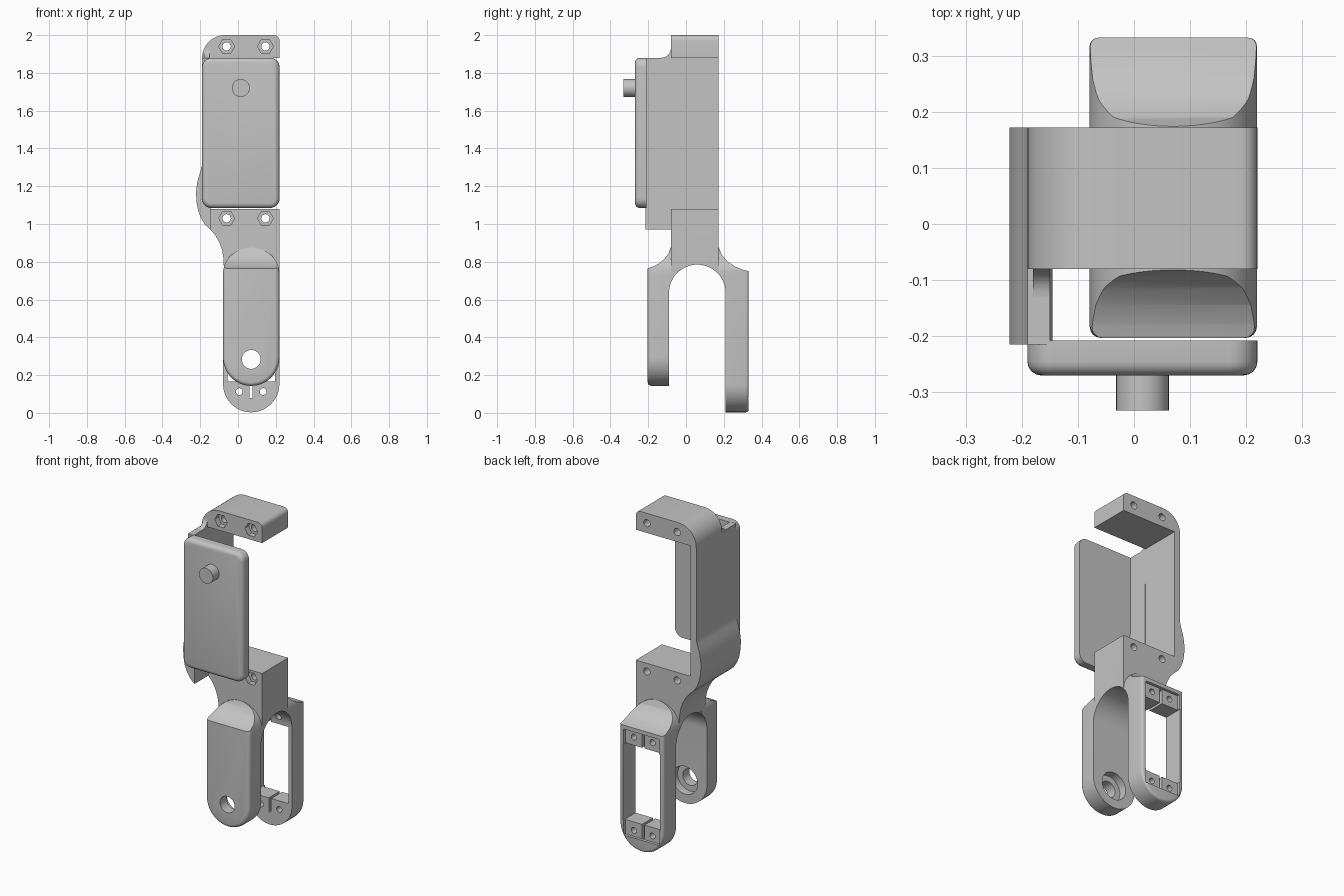
import bpy, bmesh, math

if "Cube" in bpy.data.objects:
    bpy.data.objects.remove(bpy.data.objects["Cube"])

grey = bpy.data.materials.new("plain grey")
grey.diffuse_color = (0.55, 0.55, 0.55, 1)
grey.use_nodes = True
grey.node_tree.nodes["Principled BSDF"].inputs["Base Color"].default_value = grey.diffuse_color


def arc(cx, cz, rx, rz, a0, a1, n=12):
    """Points on an ellipse from angle a0 to a1 in degrees."""
    return [(cx + rx * math.cos(math.radians(a0 + (a1 - a0) * i / n)),
             cz + rz * math.sin(math.radians(a0 + (a1 - a0) * i / n))) for i in range(n + 1)]


def prism(name, pts, axis, a, b, bevel_at=None, bevel=0.02):
    """Extrude an outline along x (y,z points) or y (x,z points); optionally round one end."""
    bm = bmesh.new()
    place = (lambda p, t: (t, p[0], p[1])) if axis == 'x' else (lambda p, t: (p[0], t, p[1]))
    lo = [bm.verts.new(place(p, a)) for p in pts]
    hi = [bm.verts.new(place(p, b)) for p in pts]
    bm.faces.new(lo)
    bm.faces.new(hi)
    for i in range(len(pts)):
        j = (i + 1) % len(pts)
        bm.faces.new((lo[i], lo[j], hi[j], hi[i]))
    bmesh.ops.recalc_face_normals(bm, faces=bm.faces)
    if bevel_at is not None:
        rim = [e for e in bm.edges if all(abs(v.co.y - bevel_at) < 1e-5 for v in e.verts)]
        bmesh.ops.bevel(bm, geom=rim, offset=bevel, segments=4, profile=0.5, affect='EDGES')
    me = bpy.data.meshes.new(name)
    bm.to_mesh(me)
    bm.free()
    me.materials.append(grey)
    ob = bpy.data.objects.new(name, me)
    bpy.context.collection.objects.link(ob)
    return ob


def rod(name, x, z, r, a, b, n=32):
    return prism(name, arc(x, z, r, r, 0, 360, n)[:-1], 'y', a, b)


def box(x0, x1, z0, z1, y0, y1):
    return prism("cutter", [(x0, z0), (x1, z0), (x1, z1), (x0, z1)], 'y', y0, y1)


def cut(ob, cutters):
    """Subtract the cutters, bake the result and remove the cutters."""
    for c in cutters:
        c.hide_render = True
        m = ob.modifiers.new("cut", 'BOOLEAN')
        m.object, m.operation, m.solver = c, 'DIFFERENCE', 'EXACT'
    dg = bpy.context.evaluated_depsgraph_get()
    me = bpy.data.meshes.new_from_object(ob.evaluated_get(dg))
    ob.modifiers.clear()
    ob.data = me
    for c in cutters:
        bpy.data.objects.remove(c)


def tunnel():
    """Arched gap between the two fork arms."""
    return prism("cutter", [(0.21, -0.1)] + arc(0.06, 0.635, 0.15, 0.15, 0, 180, 32) + [(-0.09, -0.1)],
                 'x', -0.4, 0.4)


# C-shaped clamp frame: top jaw, side wall with bulge, lower jaw and neck
bulge = [(-0.19, 1.31), (-0.197, 1.285), (-0.207, 1.255), (-0.216, 1.22), (-0.222, 1.17), (-0.22, 1.12),
         (-0.211, 1.07), (-0.196, 1.03), (-0.173, 0.995), (-0.145, 0.97)]
neck = [(-0.12, 0.94), (-0.1, 0.905), (-0.085, 0.865), (-0.077, 0.82), (-0.075, 0.77)]
frame = prism("clamp_frame",
              [(0.22, 1.88)] + arc(0.19, 1.97, 0.03, 0.03, 0, 90, 6) + arc(-0.07, 1.88, 0.12, 0.12, 90, 180)
              + bulge + neck + [(-0.075, 0.64), (0.215, 0.64), (0.22, 0.77), (0.22, 1.08),
                                (-0.15, 1.08), (-0.15, 1.88)], 'y', -0.08, 0.172)
cutters = [tunnel()]
for x in (-0.06, 0.145):
    for z in (1.03, 1.94):
        cutters.append(rod("cutter", x, z, 0.022, -0.3, 0.3, 20))
        cutters.append(rod("cutter", x, z, 0.042, -0.2, -0.045, 6))
cut(frame, cutters)

# Side wall continuing forward to the front plate
prism("wall_front", [(-0.19, 1.88)] + bulge + [(-0.15, 0.97), (-0.15, 1.88)][1:], 'y', -0.215, -0.08)
prism("wall_gusset", arc(-0.13, 1.93, 0.05, 0.05, -90, 0, 8) + [(-0.08, 1.88)], 'x', -0.18, -0.15)

# Front plate with rounded rim and a peg
r = 0.05
prism("front_plate", arc(0.22 - r, 1.88 - r, r, r, 0, 90, 8) + arc(-0.19 + r, 1.88 - r, r, r, 90, 180, 8)
      + arc(-0.19 + r, 1.085 + r, r, r, 180, 270, 8) + arc(0.22 - r, 1.085 + r, r, r, 270, 360, 8),
      'y', -0.27, -0.208, bevel_at=-0.27, bevel=0.025)
rod("peg", 0.015, 1.72, 0.047, -0.332, -0.265)


def arm_outline(bottom):
    """Rounded foot below, domed shoulder above."""
    return arc(0.07, 0.74, 0.149, 0.135, 0, 180, 24) + arc(0.07, bottom + 0.15, 0.149, 0.15, 180, 360, 24)


# Front fork arm with pivot hole and counterbore
front = prism("front_arm", arm_outline(0.143), 'y', -0.203, -0.04, bevel_at=-0.203)
shoulder = [(-0.21, 0.763), (-0.18, 0.773), (-0.145, 0.79), (-0.115, 0.815), (-0.093, 0.843), (-0.08, 0.88)]
cut(front, [tunnel(),
            prism("cutter", shoulder + [(-0.08, 1.1), (-0.4, 1.1), (-0.4, 0.763)], 'x', -0.4, 0.4),
            rod("cutter", 0.07, 0.283, 0.05, -0.4, 0.0),
            rod("cutter", 0.07, 0.283, 0.085, -0.14, 0.01)])

# Rear fork arm: window frame with slotted screw tabs
rear = prism("rear_arm", arm_outline(0.003), 'y', 0.13, 0.332, bevel_at=0.332, bevel=0.015)
shoulder = [(0.34, 0.748), (0.3, 0.758), (0.26, 0.775), (0.222, 0.8), (0.19, 0.835), (0.172, 0.88)]
cutters = [tunnel(),
           prism("cutter", shoulder + [(0.172, 1.1), (0.5, 1.1), (0.5, 0.748)], 'x', -0.4, 0.4),
           box(-0.055, 0.195, 0.165, 0.635, 0.16, 0.5),
           box(-0.05, 0.19, 0.076, 0.726, 0.315, 0.5),
           box(0.062, 0.078, 0.08, 0.72, 0.16, 0.49)]
for x in (0.007, 0.133):
    for z in (0.113, 0.685):
        cutters.append(rod("cutter", x, z, 0.018, 0.17, 0.48, 20))
cut(rear, cutters)

# Smooth curved faces, keep edges crisp
for ob in bpy.context.scene.objects:
    ob.data.shade_smooth()
    ob.data.set_sharp_from_angle(angle=math.radians(30))
